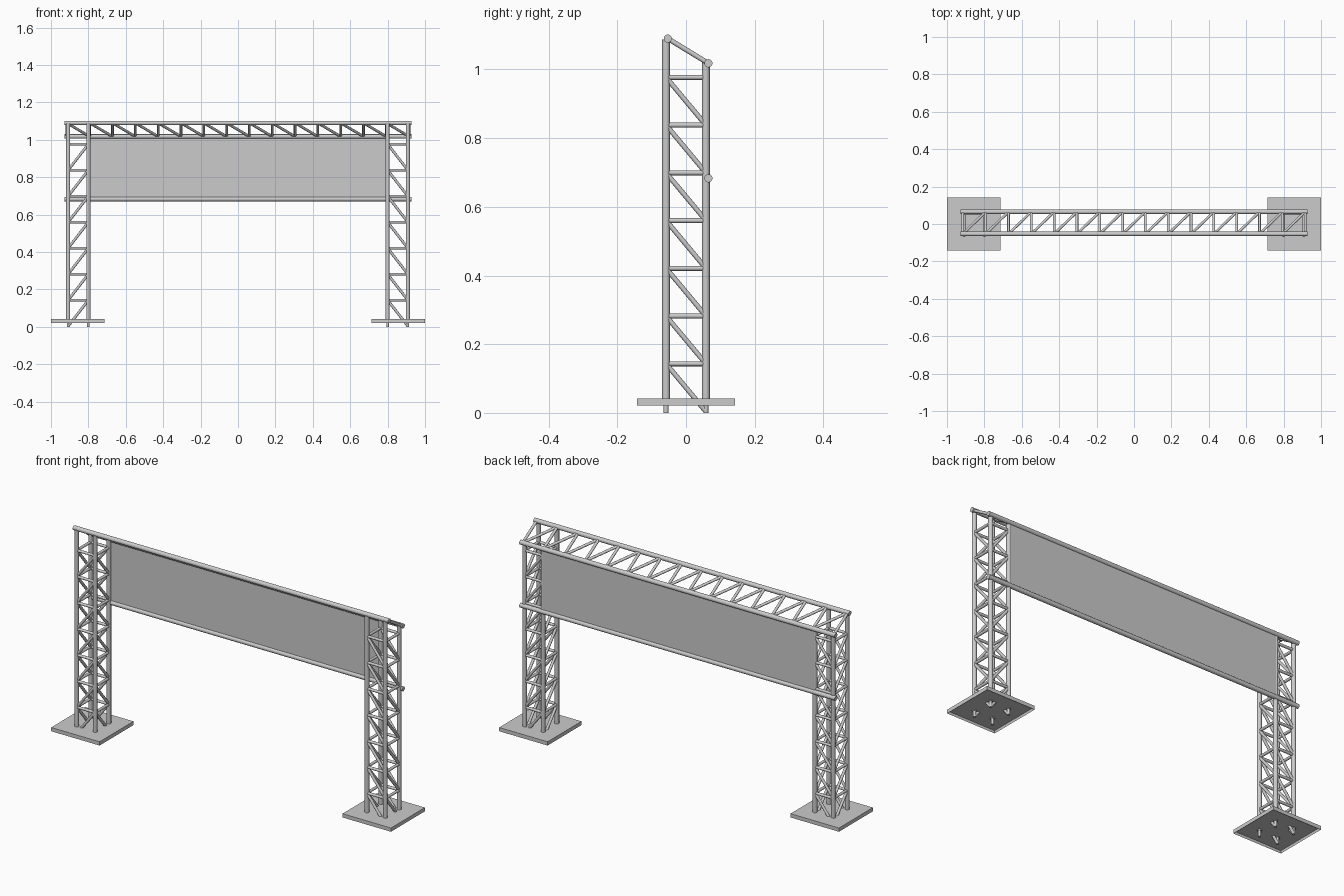
import bpy, bmesh
from mathutils import Vector, Matrix

if "Cube" in bpy.data.objects:
    bpy.data.objects.remove(bpy.data.objects["Cube"])

R_POST, R_RAIL, R_BRACE = 0.0112, 0.012, 0.0072


def add_tube(bm, a, b, r, sides=14):
    a, b = Vector(a), Vector(b)
    d = b - a
    m = Matrix.Translation((a + b) / 2) @ d.to_track_quat('Z', 'Y').to_matrix().to_4x4()
    bmesh.ops.create_cone(bm, cap_ends=True, segments=sides, radius1=r, radius2=r,
                          depth=d.length, matrix=m)


def finish(bm, name, smooth=True):
    bmesh.ops.recalc_face_normals(bm, faces=bm.faces)
    me = bpy.data.meshes.new(name)
    bm.to_mesh(me)
    bm.free()
    ob = bpy.data.objects.new(name, me)
    bpy.context.collection.objects.link(ob)
    if smooth:
        bpy.ops.object.select_all(action='DESELECT')
        ob.select_set(True)
        bpy.context.view_layer.objects.active = ob
        bpy.ops.object.shade_smooth_by_angle()
    return ob


def tubes(name, segs, r):
    bm = bmesh.new()
    for a, b in segs:
        add_tube(bm, a, b, r)
    return finish(bm, name)


X_OUT, X_IN, Y = 0.908, 0.80, 0.058
levels = [0.004 + 0.139 * i for i in range(8)]

for s, side in ((-1, "left"), (1, "right")):
    xo, xi = s * X_OUT, s * X_IN
    # four tower posts, front pair taller, with thin pins below the plate
    corners = [(x, y) for x in (xo, xi) for y in (-Y, Y)]
    tubes(side + "_tower_posts",
          [((x, y, 0.03), (x, y, 1.087 if y < 0 else 1.02)) for x, y in corners], R_POST)
    tubes(side + "_foot_pins", [((x, y, 0), (x, y, 0.04)) for x, y in corners], R_BRACE)

    # rungs and diagonals on all four tower faces
    rungs, diagonals = [], []
    for lo, hi in zip(levels, levels[1:]):
        for x in (xo, xi):
            rungs.append(((x, -Y, hi), (x, Y, hi)))
            diagonals.append(((x, -Y, hi), (x, Y, lo)))
        for y in (-Y, Y):
            rungs.append(((xo, y, hi), (xi, y, hi)))
            diagonals.append(((xo, y, lo), (xi, y, hi)))
    tubes(side + "_tower_rungs", rungs, R_BRACE)
    tubes(side + "_tower_diagonals", diagonals, R_BRACE)

    # base plate with a shallow recess underneath
    bm = bmesh.new()
    bmesh.ops.create_cube(bm, size=1, matrix=Matrix.Translation((s * 0.8575, 0, 0.032))
                          @ Matrix.Diagonal((0.285, 0.285, 0.020, 1)))
    bm.faces.ensure_lookup_table()
    bottom = min(bm.faces, key=lambda f: f.calc_center_median().z)
    bmesh.ops.inset_region(bm, faces=[bottom], thickness=0.005)
    bmesh.ops.translate(bm, verts=bottom.verts, vec=(0, 0, 0.012))
    finish(bm, side + "_base_plate", smooth=False)

# three long rails
FRONT, BACK, LOW = (-0.053, 1.09), (0.065, 1.018), (0.065, 0.683)
for name, (y, z) in (("front_top_rail", FRONT), ("back_top_rail", BACK), ("lower_rail", LOW)):
    tubes(name, [((-0.928, y, z), (0.928, y, z))], R_RAIL)

# sloping lattice between the top rails
xs = [-0.915 + 0.122 * i for i in range(16)]
tubes("top_truss_rungs", [((x, *FRONT), (x, *BACK)) for x in xs], R_BRACE)
tubes("top_truss_diagonals",
      [((a, *FRONT), (b, *BACK)) for a, b in zip(xs, xs[1:])], R_BRACE)

# banner panel hung between the back rails
bm = bmesh.new()
bmesh.ops.create_cube(bm, size=1, matrix=Matrix.Translation((0, 0.065, 0.8505))
                      @ Matrix.Diagonal((1.59, 0.005, 0.335, 1)))
finish(bm, "banner_panel", smooth=False)
